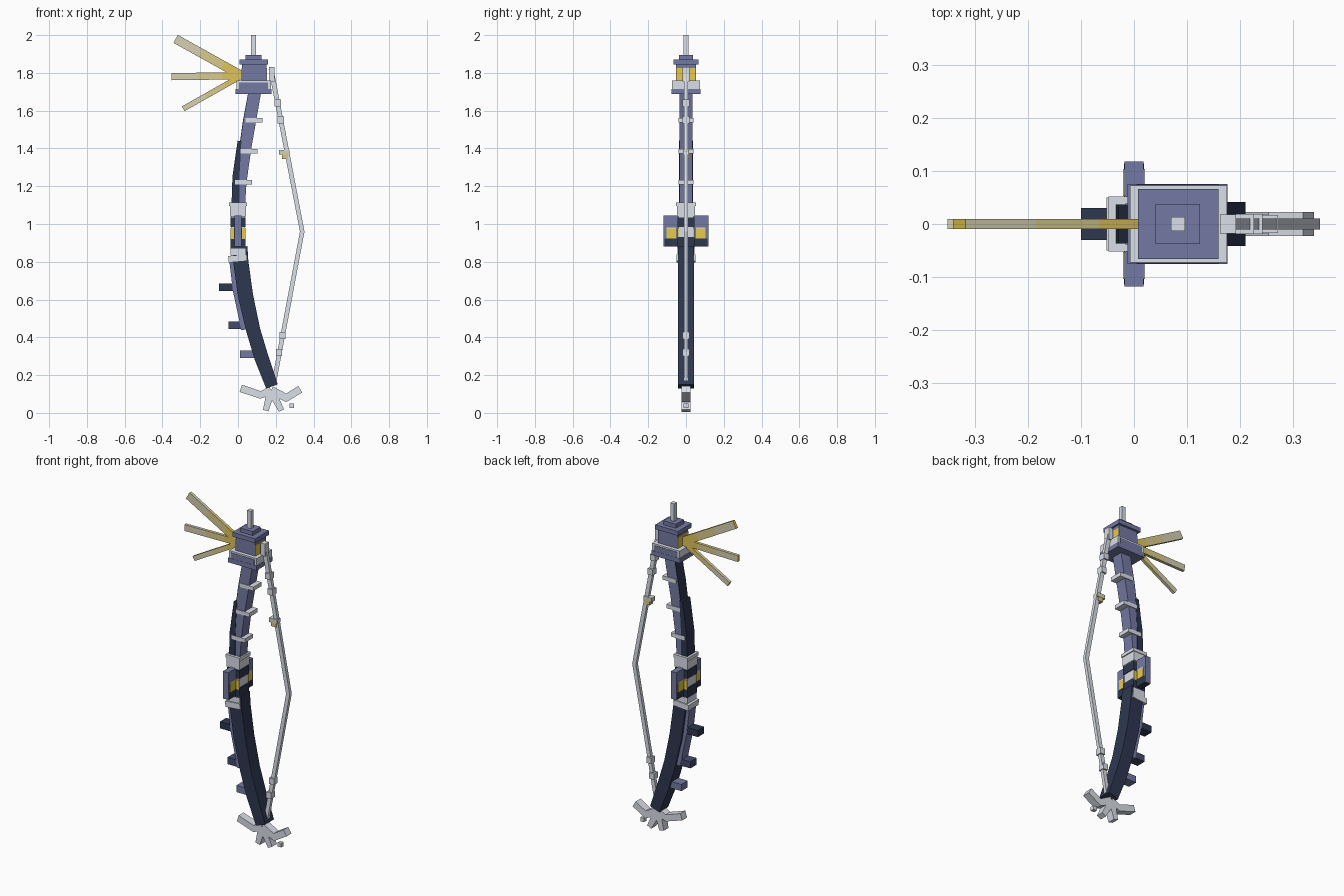
import bpy, bmesh
from mathutils import Vector

cube = bpy.data.objects.get("Cube")
if cube:
    bpy.data.objects.remove(cube, do_unlink=True)


def material(name, hex_code):
    channels = [int(hex_code[i:i + 2], 16) / 255 for i in (0, 2, 4)]
    rgba = [((c + 0.055) / 1.055) ** 2.4 for c in channels] + [1]
    m = bpy.data.materials.new(name)
    m.use_nodes = True
    m.diffuse_color = rgba
    m.node_tree.nodes["Principled BSDF"].inputs["Base Color"].default_value = rgba
    return m


navy = material("navy", "2d3750")
indigo = material("deep indigo", "424a6c")
purple = material("dusty purple", "747aa3")
light = material("pale grey", "dadfe7")
yellow = material("yellow", "ecce4e")
blade_root = material("blade root gold", "e0c45c")
blade_mid = material("blade middle sand", "d9cb8c")
blade_tip = material("blade tip beige", "d6d0b0")


def finish(name, bm, *mats):
    bmesh.ops.recalc_face_normals(bm, faces=bm.faces)
    mesh = bpy.data.meshes.new(name)
    bm.to_mesh(mesh)
    bm.free()
    for m in mats:
        mesh.materials.append(m)
    ob = bpy.data.objects.new(name, mesh)
    bpy.context.collection.objects.link(ob)
    return ob


def box(name, x, y, z, mat):
    """Box from (min, max) ranges; a single y value means symmetric depth."""
    y = y if isinstance(y, tuple) else (-y, y)
    bm = bmesh.new()
    bmesh.ops.create_cube(bm, size=1)
    for v in bm.verts:
        v.co = [(r[0] + r[1]) / 2 + c * (r[1] - r[0]) for c, r in zip(v.co, (x, y, z))]
    return finish(name, bm, mat)


def sweep(name, path, depth, *mats):
    """Rectangular bar along (x, z, width) points: a material per segment, then the end cap."""
    bm = bmesh.new()
    pts = [Vector((p[0], 0, p[1])) for p in path]
    rings = []
    for i, p in enumerate(pts):
        t = (pts[min(i + 1, len(pts) - 1)] - pts[max(i - 1, 0)]).normalized()
        side = Vector((t.z, 0, -t.x)) * path[i][2] / 2
        d = Vector((0, depth, 0))
        rings.append([bm.verts.new(p + o) for o in (side + d, side - d, -side - d, -side + d)])
    for i, (a, b) in enumerate(zip(rings, rings[1:])):
        for k in range(4):
            n = (k + 1) % 4
            bm.faces.new((a[k], a[n], b[n], b[k])).material_index = min(i, len(mats) - 1)
    bm.faces.new(rings[0])
    bm.faces.new(rings[-1]).material_index = len(mats) - 1
    return finish(name, bm, *mats)


# Limbs and their backing strips
sweep("lower_limb", [(0.01, 0.88, 0.08), (0.015, 0.8, 0.08), (0.04, 0.62, 0.08),
                     (0.08, 0.44, 0.075), (0.125, 0.29, 0.075), (0.18, 0.14, 0.065)], 0.042, navy)
sweep("lower_limb_strip", [(-0.035, 0.82, 0.025), (-0.015, 0.65, 0.025), (0.03, 0.44, 0.025)],
      0.032, purple)
sweep("upper_limb", [(0.005, 1.06, 0.06), (0.015, 1.22, 0.06), (0.04, 1.4, 0.06),
                     (0.062, 1.54, 0.065), (0.09, 1.7, 0.065)], 0.035, purple)
sweep("upper_limb_strip", [(-0.014, 1.08, 0.042), (-0.011, 1.25, 0.037), (0.008, 1.44, 0.02)],
      0.037, navy)
sweep("upper_limb_back", [(0.01, 1.4, 0.008), (0.029, 1.54, 0.008), (0.057, 1.69, 0.008)],
      0.034, navy)

# Pale bands on the upper limb and pegs on the lower limb
for x, z in ((0.085, 1.55), (0.058, 1.385), (0.028, 1.222)):
    box("limb_band", (x - 0.045, x + 0.045), 0.039, (z - 0.012, z + 0.012), light)
for x, z, mat in ((-0.1, 0.665, navy), (-0.05, 0.463, indigo), (0.01, 0.31, purple)):
    box("limb_peg", (x, x + 0.08), 0.03, (z - 0.02, z + 0.02), mat)

# Grip core with collars and dark wraps
box("grip_core", (-0.037, 0.037), 0.04, (0.82, 1.09), light)
box("upper_collar", (-0.048, 0.048), 0.052, (1.095, 1.115), light)
box("upper_collar_base", (-0.042, 0.042), 0.048, (1.04, 1.095), light)
sweep("lower_collar", [(-0.003, 0.835, 0.098), (0.0, 0.8, 0.098)], 0.05, light)
box("lower_collar_base", (-0.04, 0.04), 0.045, (0.835, 0.87), light)
for lo, hi in ((0.87, 0.93), (0.985, 1.035)):
    box("grip_wrap", (-0.041, 0.041), 0.044, (lo, hi), navy)

# Side guards, mirrored front to back
for s in (-1, 1):
    def span(a, b):
        return tuple(sorted((s * a, s * b)))
    box("grip_side_plate", (-0.039, 0.039), span(0.036, 0.046), (0.92, 0.978), yellow)
    box("guard_wing", (-0.018, 0.018), span(0.04, 0.114), (0.92, 1.045), purple)
    box("guard_end_plate", (-0.018, 0.018), span(0.114, 0.118), (0.88, 1.045), purple)
    box("guard_inlay", (-0.021, 0.021), span(0.053, 0.102), (0.922, 0.976), yellow)
    box("guard_inlay_trim", (-0.021, 0.021), span(0.053, 0.104), (0.976, 0.982), light)
    box("guard_foot", (-0.0185, 0.0185), span(0.04, 0.114), (0.88, 0.922), navy)

# Head block on its plinth, stepped cap and spike
box("head_base", (-0.012, 0.177), 0.076, (1.688, 1.716), purple)
box("head_band", (-0.008, 0.176), 0.073, (1.716, 1.759), light)
for s in (-1, 1):
    box("head_band_panel", (0.005, 0.16), tuple(sorted((s * 0.071, s * 0.075))),
        (1.716, 1.75), purple)
box("head_block", (0.022, 0.15), 0.052, (1.75, 1.85), purple)
for x in (0.018, 0.149):
    box("head_inlay", (x, x + 0.004), 0.05, (1.757, 1.825), yellow)
box("cap_lower", (0.008, 0.16), 0.066, (1.845, 1.871), purple)
box("cap_upper", (0.041, 0.125), 0.038, (1.871, 1.895), purple)
box("spike", (0.07, 0.096), 0.013, (1.89, 2.0), light)

# Three fanned blades, paler toward the tip, with yellow ends
for x, z, w in ((-0.33, 1.98, 0.048), (-0.352, 1.78, 0.038), (-0.29, 1.61, 0.029)):
    root = (0.02, 1.785)
    path = [(root[0] + (x - root[0]) * t, root[1] + (z - root[1]) * t, w)
            for t in (0, 0.28, 0.62, 1)]
    sweep("blade", path, 0.009, blade_root, blade_mid, blade_tip, yellow)

# Bowstring with knots
sweep("bowstring", [(0.175, 1.82, 0.026), (0.34, 0.96, 0.024), (0.19, 0.16, 0.024)],
      0.01, light)
box("string_anchor", (0.163, 0.193), 0.018, (1.755, 1.83), light)
for x, z, w in ((0.21, 1.64, 0.034), (0.226, 1.55, 0.034), (0.236, 0.41, 0.032),
                (0.217, 0.32, 0.032)):
    box("string_knot", (x - w / 2, x + w / 2), 0.019, (z - 0.018, z + 0.018), light)
box("nocking_bead_cap", (0.218, 0.272), 0.017, (1.386, 1.393), light)
box("nocking_bead", (0.218, 0.272), 0.017, (1.368, 1.386), blade_tip)
box("nocking_bead_base", (0.232, 0.265), 0.015, (1.345, 1.368), blade_mid)

# Splayed claw at the foot
hub = (0.175, 0.12, 0.045)
for toe in ([(0.12, 0.095, 0.04), (0.015, 0.13, 0.04)], [(0.147, 0.012, 0.03)],
            [(0.23, 0.012, 0.03)], [(0.255, 0.08, 0.045), (0.33, 0.125, 0.04)]):
    sweep("claw_toe", [hub] + toe, 0.023, light)
box("claw_chip", (0.273, 0.297), 0.012, (0.025, 0.049), light)
